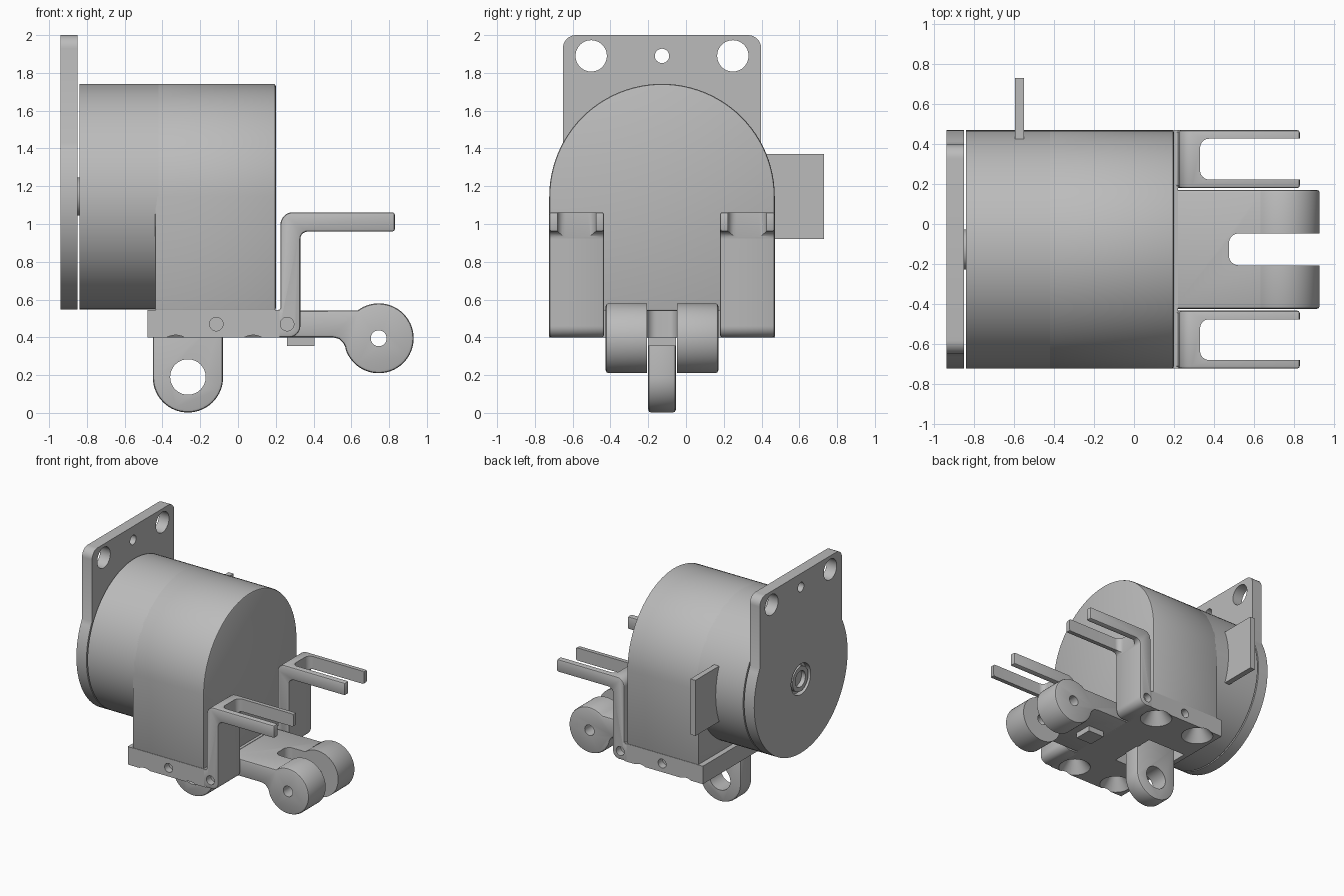
import bpy, bmesh, math

if "Cube" in bpy.data.objects:
    bpy.data.objects.remove(bpy.data.objects["Cube"])

C = -0.127          # y of the symmetry plane of the motor
Z = 1.145           # height of the motor axis
R = 0.597           # motor radius

grey = bpy.data.materials.new("plain_grey")
grey.diffuse_color = (0.5, 0.5, 0.5, 1)
grey.use_nodes = True
grey.node_tree.nodes["Principled BSDF"].inputs["Base Color"].default_value = grey.diffuse_color


def arc(cx, cy, r, a0, a1, n=8):
    return [(cx + r * math.cos(math.radians(a0 + (a1 - a0) * i / n)),
             cy + r * math.sin(math.radians(a0 + (a1 - a0) * i / n))) for i in range(n + 1)]


def circle(cx, cy, r, n=48):
    return arc(cx, cy, r, 0, 360, n)[:-1]


def box2(x0, x1, y0, y1, r=0.0):
    if not r:
        return [(x0, y0), (x1, y0), (x1, y1), (x0, y1)]
    return (arc(x0 + r, y0 + r, r, 180, 270) + arc(x1 - r, y0 + r, r, 270, 360)
            + arc(x1 - r, y1 - r, r, 0, 90) + arc(x0 + r, y1 - r, r, 90, 180))


def prism(name, pts, axis, lo, hi, top_scale=1.0):
    """Extrude a 2D outline along an axis; top_scale tapers the far end."""
    place = {'x': lambda a, b, t: (t, a, b), 'y': lambda a, b, t: (a, t, b),
             'z': lambda a, b, t: (a, b, t)}[axis]
    mx = sum(p[0] for p in pts) / len(pts)
    my = sum(p[1] for p in pts) / len(pts)
    bm = bmesh.new()
    low = [bm.verts.new(place(a, b, lo)) for a, b in pts]
    top = [bm.verts.new(place(mx + (a - mx) * top_scale, my + (b - my) * top_scale, hi))
           for a, b in pts]
    bm.faces.new(low)
    bm.faces.new(top)
    for i in range(len(pts)):
        j = (i + 1) % len(pts)
        bm.faces.new((low[i], low[j], top[j], top[i]))
    bmesh.ops.recalc_face_normals(bm, faces=bm.faces)
    me = bpy.data.meshes.new(name)
    bm.to_mesh(me)
    bm.free()
    ob = bpy.data.objects.new(name, me)
    bpy.context.collection.objects.link(ob)
    me.materials.append(grey)
    return ob


def finish(ob, bevel=0.0, cuts=()):
    """Round the edges, cut the openings, bake the modifiers and shade."""
    if bevel:
        m = ob.modifiers.new("round", 'BEVEL')
        m.width, m.segments, m.limit_method = bevel, 2, 'ANGLE'
        m.angle_limit = math.radians(35)
    for c in cuts:
        c.hide_render = True
        m = ob.modifiers.new("cut", 'BOOLEAN')
        m.operation, m.solver, m.object = 'DIFFERENCE', 'EXACT', c
    bpy.context.view_layer.update()
    ev = ob.evaluated_get(bpy.context.evaluated_depsgraph_get())
    me = bpy.data.meshes.new_from_object(ev)
    ob.modifiers.clear()
    ob.data = me
    for c in cuts:
        bpy.data.objects.remove(c)
    bpy.ops.object.select_all(action='DESELECT')
    ob.select_set(True)
    bpy.context.view_layer.objects.active = ob
    bpy.ops.object.shade_smooth_by_angle(angle=math.radians(30))
    return ob


# motor: round rear can and arched housing
finish(prism("motor_can", circle(C, Z, R, 96), 'x', -0.84, -0.42))
arch = arc(C, Z, R, 0, 180, 48) + [(C - R, 0.54), (C + R, 0.54)]
finish(prism("motor_housing", arch, 'x', -0.44, 0.2), 0.012)

# mounting plate: disc below, rounded rectangle above, with holes
W = 0.525
a = math.degrees(math.acos(W / R))
outline = (arc(C, Z, R, 180 - a, 360 + a, 72) + arc(C + W - 0.07, 1.93, 0.07, 0, 90)
           + arc(C - W + 0.07, 1.93, 0.07, 90, 180))
cuts = [prism("cutter", circle(C + dy, 1.89, r), 'x', -1.1, -0.7)
        for dy, r in ((-0.375, 0.083), (0.375, 0.083), (0, 0.038))]
cuts.append(prism("cutter", circle(C, Z, 0.125), 'x', -1.0, -0.9))
finish(prism("mounting_plate", outline, 'x', -0.94, -0.85), 0, cuts)
finish(prism("shaft_ring", circle(C, Z, 0.1), 'x', -0.935, -0.84), 0,
       [prism("cutter", circle(C, Z, 0.065), 'x', -1.0, -0.87)])

# side terminal fin
finish(prism("side_fin", box2(-0.595, -0.55, 0.42, 0.73), 'z', 0.92, 1.37))

# base slab with countersinks, side holes and a pocket around the lug
cuts = [prism("cutter", circle(x, C + s * 0.485, 0.125), 'z', 0.395, 0.5, 0.35)
        for x in (-0.33, 0.08) for s in (-1, 1)]
for s in (-1, 1):
    cuts.append(prism("cutter", circle(-0.115, 0.47, 0.036, 24), 'y',
                      C + s * 0.54, C + s * 0.7))
cuts.append(prism("cutter", box2(-0.44, -0.09, C - 0.2, C + 0.2), 'z', 0.3, 0.5))
finish(prism("base_slab", box2(-0.48, 0.22, C - R, C + R), 'z', 0.4, 0.545), 0, cuts)

# bent fork brackets on both sides
bend = ([(0.19, 0.4)] + arc(0.27, 0.46, 0.06, 270, 360) + arc(0.37, 0.92, 0.04, 180, 90)
        + [(0.83, 0.96), (0.83, 1.062)] + arc(0.29, 0.997, 0.065, 90, 180)
        + [(0.225, 0.545), (0.19, 0.545)])
for s, side in ((-1, "left"), (1, "right")):
    y0, y1 = sorted((C + s * 0.307, C + s * R))
    slot = prism("cutter", box2(0.331, 1.0, y0 + 0.043, y1 - 0.043, 0.045), 'z', 0.9, 1.2)
    hole = prism("cutter", circle(0.26, 0.47, 0.036, 24), 'y', C + s * 0.54, C + s * 0.7)
    finish(prism("fork_bracket_" + side, bend, 'y', y0, y1), 0.012, [slot, hole])

# front clevis arm with two rounded ears
arm = ([(0.19, 0.4), (0.5, 0.4), (0.535, 0.392), (0.557, 0.37), (0.568, 0.348)]
       + arc(0.745, 0.395, 0.185, 200, 487, 48) + [(0.19, 0.542)])
finish(prism("clevis_arm", arm, 'y', C - 0.298, C + 0.298), 0.015,
       [prism("cutter", box2(0.475, 1.1, C - 0.08, C + 0.08, 0.05), 'z', 0.1, 0.8),
        prism("cutter", circle(0.745, 0.395, 0.042), 'y', -1, 1)])

# hanging lug and small stop block under the base
lug = arc(-0.265, 0.188, 0.186, 180, 360, 32) + [(-0.079, 0.52), (-0.451, 0.52)]
finish(prism("hanging_lug", lug, 'y', C - 0.073, C + 0.073), 0.015,
       [prism("cutter", circle(-0.265, 0.19, 0.094), 'y', -1, 1)])
finish(prism("stop_block", box2(0.26, 0.405, C - 0.073, C + 0.073), 'z', 0.355, 0.42))
